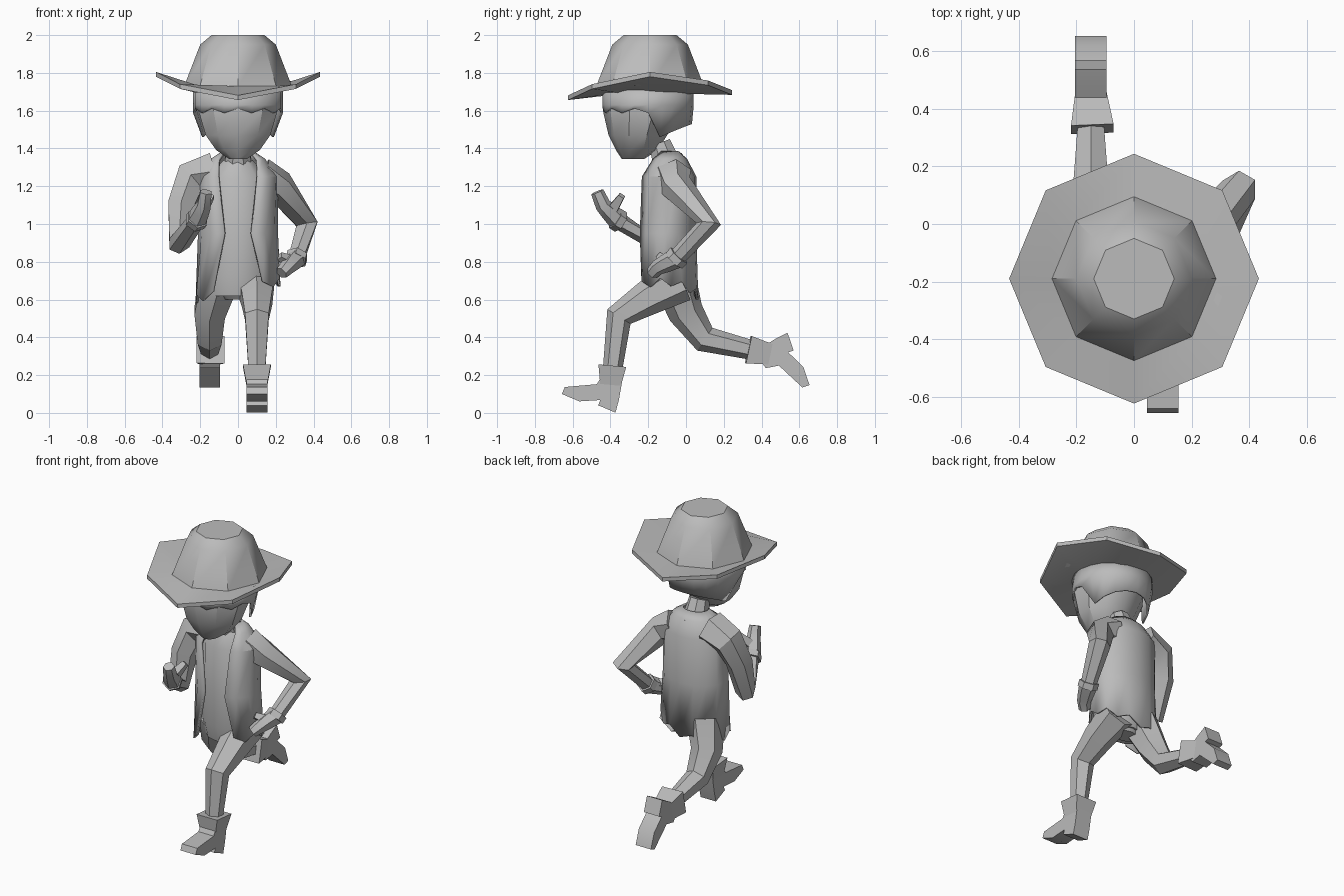
import bpy
import bmesh
from math import cos, sin, radians, pi, tau
from mathutils import Matrix, Vector

default_cube = bpy.data.objects.get("Cube")
if default_cube:
    bpy.data.objects.remove(default_cube)

grey = bpy.data.materials.new("plain grey")
grey.use_nodes = True
grey_colour = (.5, .5, .5, 1)
grey.diffuse_color = grey_colour
grey.node_tree.nodes["Principled BSDF"].inputs["Base Color"].default_value = grey_colour


def skin(name, rings, closed=True, caps=True, thickness=0):
    """Bridge equal-length rings of points into one surface."""
    bm = bmesh.new()
    loops = [[bm.verts.new(point) for point in ring] for ring in rings]
    count = len(loops[0])
    for lower, upper in zip(loops, loops[1:]):
        for i in range(count if closed else count - 1):
            j = (i + 1) % count
            bm.faces.new((lower[i], lower[j], upper[j], upper[i]))
    if caps:
        bm.faces.new(reversed(loops[0]))
        bm.faces.new(loops[-1])
    bmesh.ops.recalc_face_normals(bm, faces=bm.faces)
    mesh = bpy.data.meshes.new(name)
    bm.to_mesh(mesh)
    bm.free()
    mesh.materials.append(grey)
    part = bpy.data.objects.new(name, mesh)
    bpy.context.collection.objects.link(part)
    if thickness:
        shell = part.modifiers.new("thickness", "SOLIDIFY")
        shell.thickness = thickness
        shell.offset = 0
    bpy.ops.object.select_all(action="DESELECT")
    part.select_set(True)
    bpy.context.view_layer.objects.active = part
    bpy.ops.object.shade_smooth_by_angle(angle=radians(32))


def turn(count, start=0.0):
    """Evenly spaced angles around a full circle."""
    return [start + tau * i / count for i in range(count)]


def limb(name, path, start, end, sides=6):
    """Faceted tube along a path, its radius running from start to end."""
    path = [Vector(point) for point in path]
    last = len(path) - 1
    rings = []
    for i, point in enumerate(path):
        before = (point - path[max(i - 1, 0)]).normalized()
        after = (path[min(i + 1, last)] - point).normalized()
        tangent = (before + after).normalized()
        across = Vector((1, 0, 0))
        across = (across - tangent * across.dot(tangent)).normalized()
        outward = tangent.cross(across)
        radius = (start + (end - start) * i / last) / cos(pi / sides)
        rings.append([point + radius * (across * cos(a) + outward * sin(a))
                      for a in turn(sides, pi / sides)])
    skin(name, rings)


def oval(height, half_width, front, back):
    """Ten-sided level ring with a corner on the front centre line."""
    middle, half_depth = (front + back) / 2, (back - front) / 2
    return [(half_width * cos(a), middle + half_depth * sin(a), height)
            for a in turn(10, -pi / 2)]


# Hat: octagonal brim with raised sides, then a tapering crown
def hat_ring(radius, height, lift=0.0):
    return [(radius * cos(a), radius * sin(a) - .19,
             height + lift * cos(a) ** 2 + lift * sin(a) / 8) for a in turn(8)]


skin("hat", [hat_ring(.2, 1.69), hat_ring(.434, 1.67, .11), hat_ring(.434, 1.695, .11),
             hat_ring(.285, 1.73), hat_ring(.2, 1.95), hat_ring(.14, 2)])

# Head and neck
skin("head", [oval(1.345, .05, -.34, -.22), oval(1.39, .12, -.37, -.15),
              oval(1.47, .18, -.41, -.1), oval(1.6, .22, -.44, -.03),
              oval(1.7, .21, -.43, 0)])
limb("neck", [(0, -.08, 1.26), (0, -.14, 1.43)], .08, .058, sides=8)

# Hair: short jagged fringe in front, longer and tucked in at the back
hair_hem, hair_band, hair_top = [], [], []
for i, a in enumerate(turn(20, -pi / 2)):
    x, y = .232 * cos(a), .235 * sin(a)
    behind = sin(a) > .25
    tuck = .78 + .18 * sin(a) if behind else 1
    hem = 1.43 + .1 * sin(a) if behind else 1.6 + .012 * (-1) ** i
    hair_hem.append((x * tuck, y * tuck - .2, hem))
    hair_band.append((x, y - .2, 1.63))
    hair_top.append((x, y - .2, 1.71))
skin("hair", [hair_hem, hair_band, hair_top], caps=False, thickness=.012)

# Shirt
skin("shirt", [oval(.62, .15, -.2, 0), oval(.72, .17, -.22, .02),
               oval(1.24, .17, -.22, .03), oval(1.34, .08, -.17, .01)])

# Jacket: thin shell, open in front, with a tilted ragged hem longer at the back
panels = 14
jacket = []
for height, half_width, opening in ((.65, .22, 36), (.95, .205, 20), (1.25, .205, 30),
                                    (1.34, .14, 45), (1.38, .08, 60)):
    ring = []
    for i in range(panels + 1):
        a = radians(opening - 90 + (360 - 2 * opening) * i / panels)
        x, y = half_width * cos(a), .72 * half_width * sin(a) - .1
        hem = 0
        if not jacket:
            hem = .2 * x + .02 * (-1) ** i - .03 * max(sin(a), 0)
        ring.append((x, y, height + hem))
    jacket.append(ring)
skin("jacket", jacket, closed=False, caps=False, thickness=.014)


# Arms: sleeve, wrist cuff, palm with curled fingers, and thumb
def arm(side, sleeve, shoulder_radius, knuckle, fingertip, thumb_tip):
    elbow, wrist, knuckle = Vector(sleeve[-2]), Vector(sleeve[-1]), Vector(knuckle)
    cuff = (wrist - elbow).normalized() * .02
    limb(side + "_sleeve", sleeve, shoulder_radius, .04)
    limb(side + "_cuff", [wrist - cuff, wrist + cuff], .052, .052)
    limb(side + "_hand", [wrist, wrist.lerp(knuckle, .6), knuckle, fingertip], .048, .03)
    limb(side + "_thumb", [wrist.lerp(knuckle, .5), thumb_tip], .03, .016, sides=4)


arm("left", [(.12, -.07, 1.25), (.22, -.05, 1.2), (.365, .12, 1), (.31, -.05, .82)], .09,
    knuckle=(.26, -.15, .77), fingertip=(.23, -.18, .74), thumb_tip=(.22, -.14, .83))
arm("right", [(-.12, -.08, 1.28), (-.25, -.08, 1.24), (-.3, -.12, 1.1), (-.31, -.17, .9),
              (-.22, -.36, 1.02)], .1,
    knuckle=(-.18, -.44, 1.1), fingertip=(-.17, -.47, 1.17), thumb_tip=(-.14, -.34, 1.15))

# Boot side outline around the ankle: heel, arch, toe, instep, shaft
boot_outline = [(.08, -.12), (-.02, -.12), (-.02, -.09), (-.12, -.14), (-.22, -.14),
                (-.22, -.1), (-.07, -.02), (-.06, .05), (.04, .08), (.07, -.05)]


# Legs: trouser leg, flared boot shaft and a tilted boot
def leg(side, trouser, cuff, ankle, tilt):
    ankle = Vector(ankle)
    pose = Matrix.Rotation(radians(tilt), 3, "X")
    limb(side + "_trouser_leg", trouser, .1, .044)
    limb(side + "_boot_shaft", [ankle, cuff], .054, .074, sides=4)
    skin(side + "_boot", [[ankle + pose @ Vector((x, y, z)) for y, z in boot_outline]
                          for x in (-.055, .055)])


leg("left", [(.09, -.03, .7), (.1, -.2, .61), (.1, -.355, .51), (.1, -.39, .22)],
    cuff=(.1, -.39, .25), ankle=(.1, -.4, .143), tilt=-23)
leg("right", [(-.1, -.06, .7), (-.15, 0, .53), (-.15, .1, .39), (-.15, .36, .33)],
    cuff=(-.145, .33, .335), ankle=(-.15, .45, .31), tilt=109)

# Trouser seat under the shirt
skin("trouser_seat", [oval(.76, .16, -.19, .01), oval(.66, .15, -.19, .01),
                      oval(.6, .08, -.14, -.02)])
